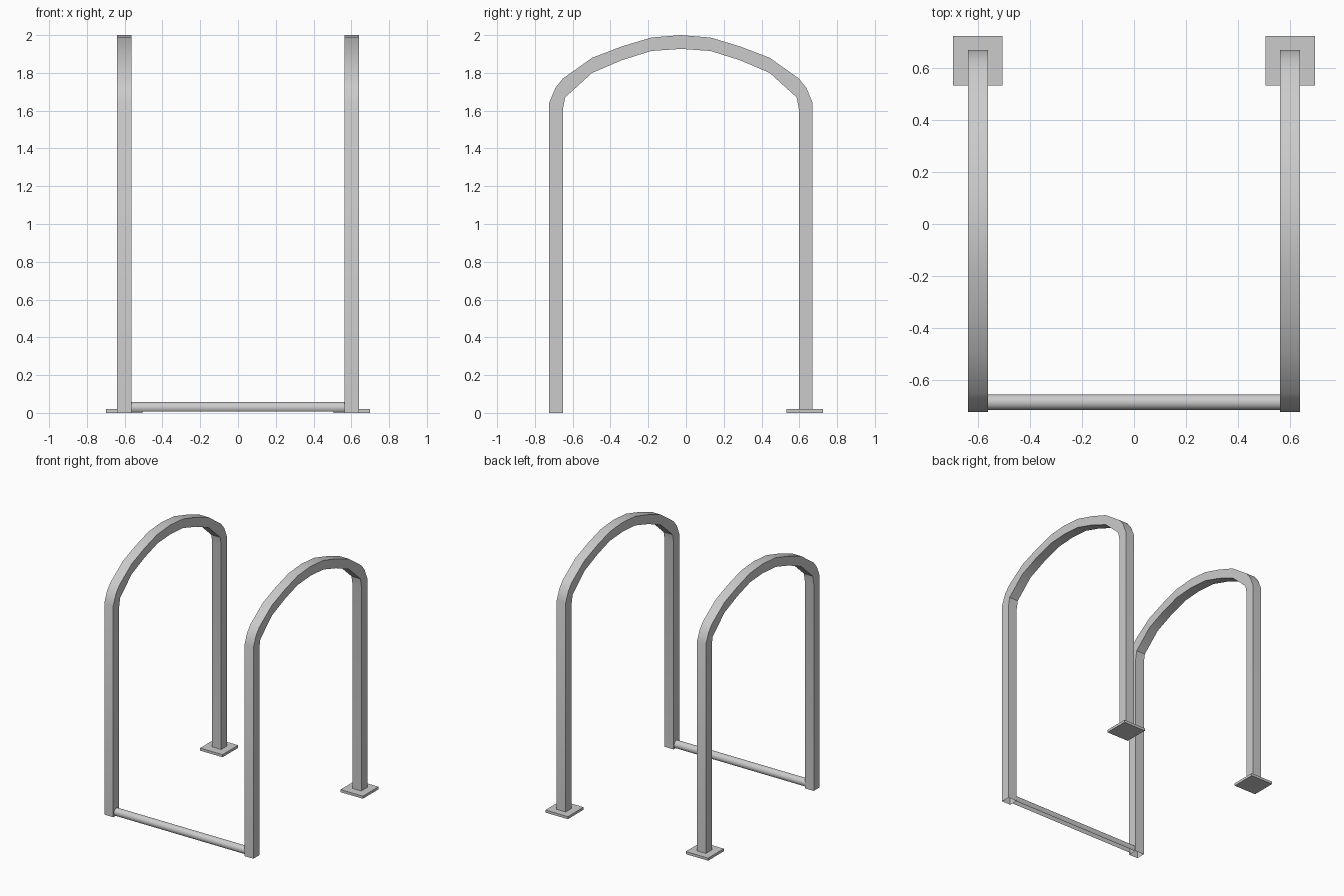
import bpy, bmesh, math

if "Cube" in bpy.data.objects:
    bpy.data.objects.remove(bpy.data.objects["Cube"])

CY = -0.027          # centre line of the arches
X_IN, X_OUT = 0.563, 0.64


def make_object(name, bm, smooth=True):
    bmesh.ops.recalc_face_normals(bm, faces=bm.faces[:])
    mesh = bpy.data.meshes.new(name)
    bm.to_mesh(mesh)
    bm.free()
    ob = bpy.data.objects.new(name, mesh)
    bpy.context.collection.objects.link(ob)
    if smooth:
        bpy.ops.object.select_all(action='DESELECT')
        ob.select_set(True)
        bpy.context.view_layer.objects.active = ob
        bpy.ops.object.shade_smooth_by_angle(angle=math.radians(30))
    return ob


def mirrored(half):
    # half runs from the foot to the crown, crown point on the centre line
    return [(-y, z) for y, z in half] + [(y, z) for y, z in half[-2::-1]]


outer = mirrored([(0.698, 0), (0.698, 1.64), (0.665, 1.72), (0.625, 1.77),
                  (0.47, 1.88), (0.313, 1.94), (0.157, 1.987), (0, 2.0)])
inner = mirrored([(0.625, 0), (0.625, 1.607), (0.613, 1.67), (0.47, 1.80),
                  (0.313, 1.867), (0.157, 1.916), (0, 1.927)])


def arch(name, side):
    # square tube arch, open at the feet
    bm = bmesh.new()
    rings = []
    for x in (X_IN, X_OUT):
        o = [bm.verts.new((side * x, CY + y, z)) for y, z in outer]
        i = [bm.verts.new((side * x, CY + y, z)) for y, z in inner]
        bm.faces.new(o + i[::-1])
        rings.append((o, i))
    for a, b in zip(rings[0], rings[1]):
        for k in range(len(a) - 1):
            bm.faces.new((a[k], a[k + 1], b[k + 1], b[k]))
    make_object(name, bm)


def foot_plate(name, side):
    bm = bmesh.new()
    bmesh.ops.create_cube(bm, size=1)
    bmesh.ops.scale(bm, vec=(0.192, 0.192, 0.02), verts=bm.verts)
    bmesh.ops.translate(bm, vec=(side * 0.602, 0.629, 0.01), verts=bm.verts)
    make_object(name, bm, smooth=False)


for label, s in (("left", -1), ("right", 1)):
    arch(label + "_arch", s)
    foot_plate(label + "_foot_plate", s)

# front cross bar: round channel, open underneath
bm = bmesh.new()
prev = None
N = 12
for k in range(N + 1):
    a = math.radians(-45 + 270 * k / N)
    y, z = -0.687 + 0.03 * math.cos(a), 0.028 + 0.03 * math.sin(a)
    pair = [bm.verts.new((x, y, z)) for x in (-X_IN, X_IN)]
    if prev:
        bm.faces.new((prev[0], prev[1], pair[1], pair[0]))
    prev = pair
make_object("front_cross_bar", bm)
